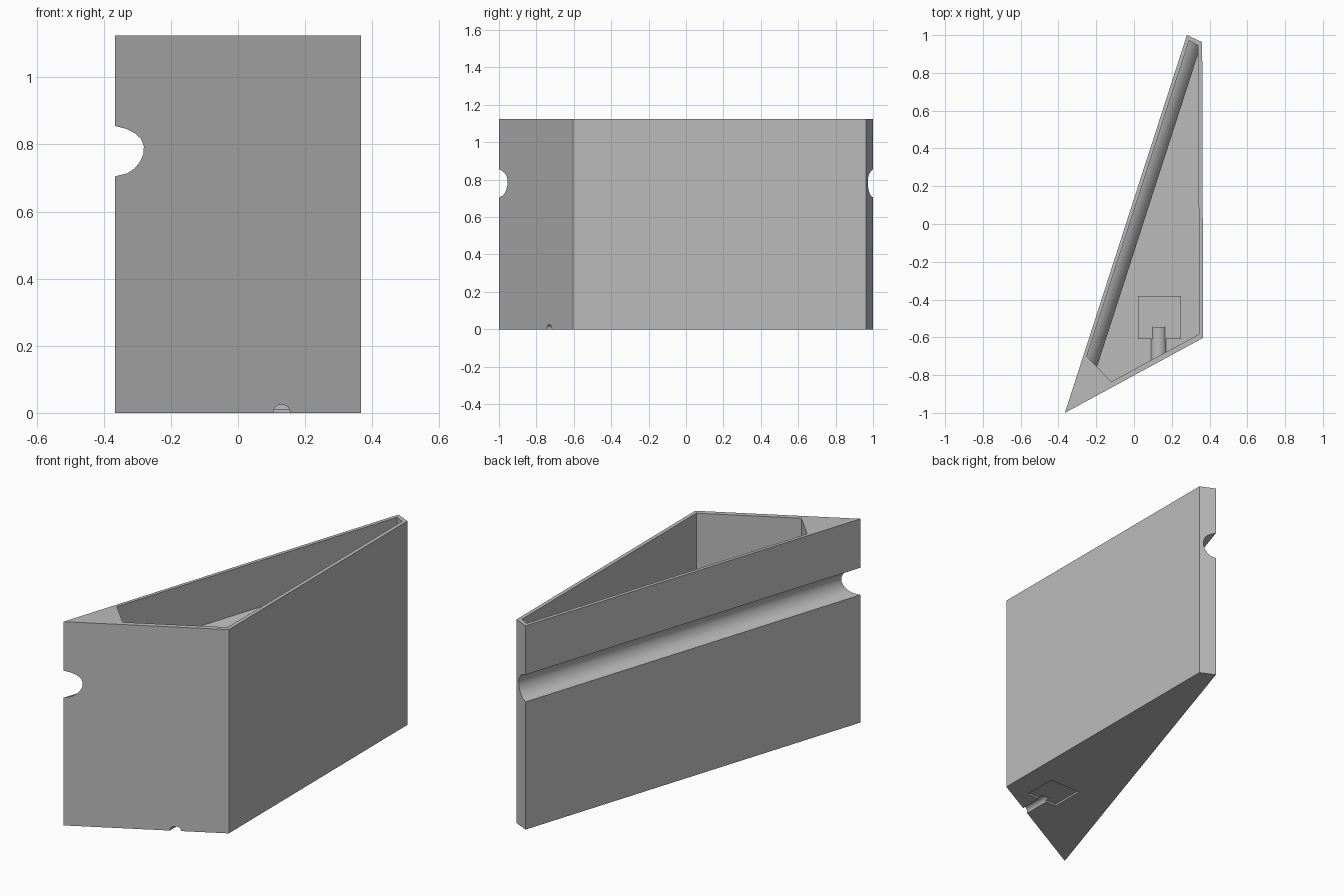
import bpy, bmesh, math
from mathutils import Vector

if "Cube" in bpy.data.objects:
    bpy.data.objects.remove(bpy.data.objects["Cube"], do_unlink=True)

grey = bpy.data.materials.new("plain grey")
grey.use_nodes = True
tone = (0.5, 0.5, 0.5, 1)
grey.diffuse_color = tone
grey.node_tree.nodes["Principled BSDF"].inputs["Base Color"].default_value = tone


def prism(name, points, sweep):
    """Solid made by sweeping a closed outline along a vector."""
    bm = bmesh.new()
    base = bm.faces.new([bm.verts.new(p) for p in points])
    ext = bmesh.ops.extrude_face_region(bm, geom=[base], use_keep_orig=True)
    verts = [g for g in ext["geom"] if isinstance(g, bmesh.types.BMVert)]
    bmesh.ops.translate(bm, verts=verts, vec=sweep)
    bmesh.ops.recalc_face_normals(bm, faces=bm.faces[:])
    mesh = bpy.data.meshes.new(name)
    bm.to_mesh(mesh)
    bm.free()
    mesh.materials.append(grey)
    obj = bpy.data.objects.new(name, mesh)
    bpy.context.collection.objects.link(obj)
    return obj


def upright(name, outline, z0, z1):
    return prism(name, [(x, y, z0) for x, y in outline], Vector((0, 0, z1 - z0)))


def box(name, x0, x1, y0, y1, z0, z1):
    return upright(name, [(x0, y0), (x1, y0), (x1, y1), (x0, y1)], z0, z1)


def rod(name, radius, y_end):
    """Round bar along y, centred on the underside."""
    ring = [(0.13 + radius * math.cos(a), -1.2, radius * math.sin(a))
            for a in (math.tau * i / 32 for i in range(32))]
    return prism(name, ring, Vector((0, y_end + 1.2, 0)))


def subtract(target, cutters):
    """Cut each helper out of the target, then drop the helpers."""
    for cutter in cutters:
        cutter.hide_render = True
        mod = target.modifiers.new("cut", "BOOLEAN")
        mod.operation = "DIFFERENCE"
        mod.solver = "EXACT"
        mod.object = cutter
    graph = bpy.context.evaluated_depsgraph_get()
    mesh = bpy.data.meshes.new_from_object(target.evaluated_get(graph))
    target.modifiers.clear()
    target.data = mesh
    for cutter in cutters:
        bpy.data.objects.remove(cutter, do_unlink=True)


HEIGHT = 1.125
WALL = 0.02
tip, far = Vector((-0.366, -1, 0)), Vector((0.28, 1, 0))
along = (far - tip).normalized()
inward = Vector((along.y, -along.x, 0))

# Side channel profile: (depth into the long wall, height)
channel = [Vector(p) for p in [
    (0, 0.705), (0.028, 0.714), (0.045, 0.728), (0.058, 0.748), (0.066, 0.772),
    (0.067, 0.795), (0.06, 0.817), (0.046, 0.834), (0.025, 0.847), (0, 0.855)]]


def offset(profile, distance):
    result = []
    for i, p in enumerate(profile):
        t = profile[min(i + 1, len(profile) - 1)] - profile[max(i - 1, 0)]
        result.append(p + Vector((t.y, -t.x)).normalized() * distance)
    return result


def long_bar(name, profile):
    """Sweep a profile along the long wall, past both ends."""
    closed = [Vector((-0.05, profile[0].y))] + profile + [Vector((-0.05, profile[-1].y))]
    start = tip - along * 0.3
    points = [start + inward * p.x + Vector((0, 0, p.y)) for p in closed]
    return prism(name, points, along * 2.8)


# Outer body
body = upright("wedge_container", [tip.xy, (0.366, -0.603), (0.361, 0.963), far.xy], 0, HEIGHT)

# Hollow, keeping the channel wall, floor pad and cable cover as solid material
hollow = upright("hollow", [(-0.25, -0.7), (-0.12, -0.835), (0.345, -0.583),
                            (0.34, 0.945), (0.292, 0.972)], WALL, HEIGHT + 0.2)
subtract(hollow, [long_bar("channel_wall", offset(channel, WALL)),
                  box("floor_pad", 0.02, 0.25, -0.61, -0.38, 0, 0.03),
                  rod("cable_cover", 0.045, -0.545)])

# Hollow, side channel, underside pocket and cable slot
subtract(body, [hollow,
                long_bar("side_channel", channel),
                box("underside_pocket", 0.04, 0.23, -0.59, -0.4, -0.1, 0.01),
                rod("cable_slot", 0.025, -0.565)])

bpy.ops.object.select_all(action="DESELECT")
body.select_set(True)
bpy.context.view_layer.objects.active = body
bpy.ops.object.shade_smooth_by_angle(angle=math.radians(32))
